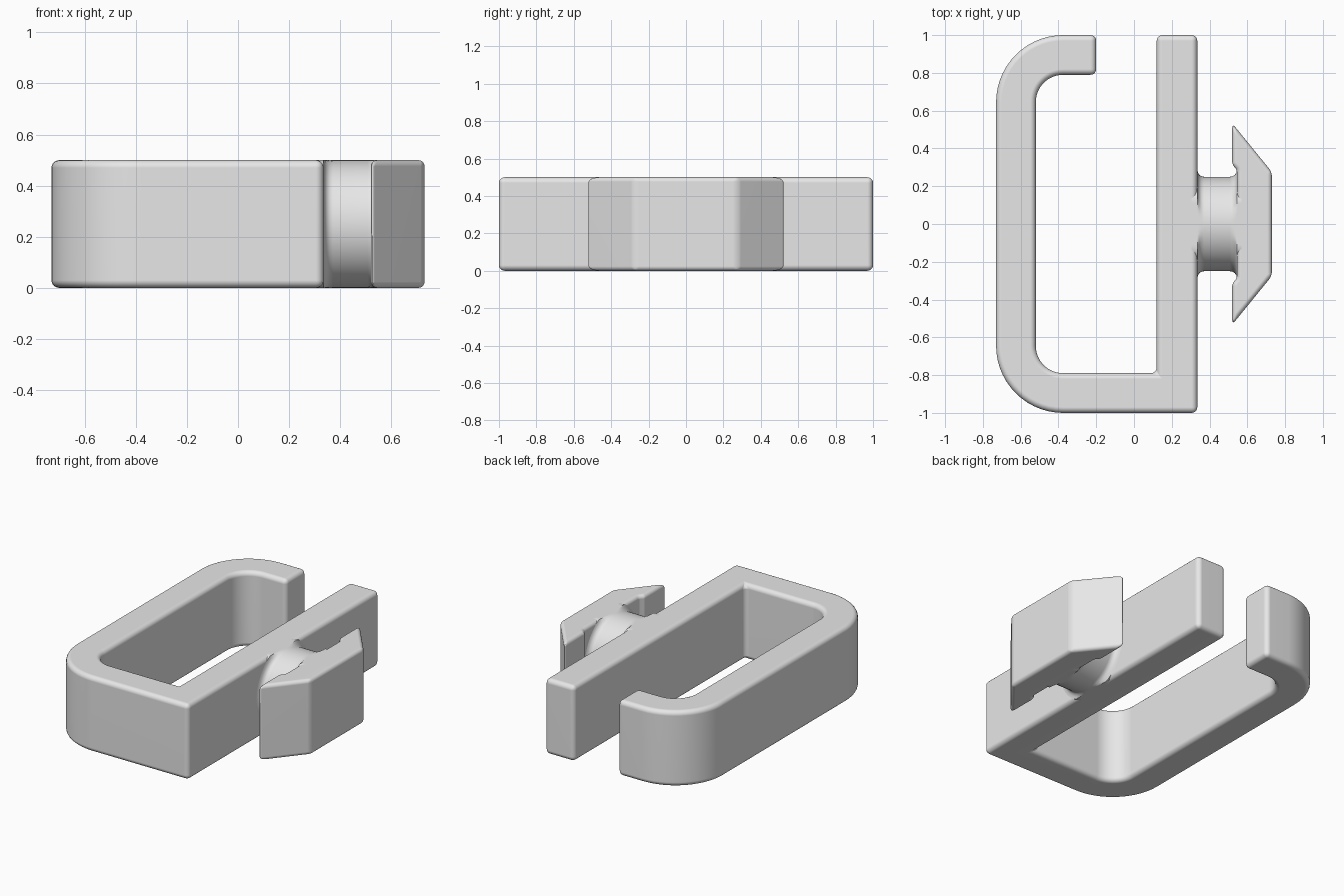
import bpy
import bmesh
from math import sin, cos, pi, radians

cube = bpy.data.objects.get("Cube")
if cube:
    bpy.data.objects.remove(cube, do_unlink=True)

HEIGHT = 0.5
grey = bpy.data.materials.new("light_grey")
grey.use_nodes = True
grey.diffuse_color = (0.8, 0.8, 0.8, 1)
grey.node_tree.nodes["Principled BSDF"].inputs["Base Color"].default_value = (0.8, 0.8, 0.8, 1)


def finish(name, bm):
    """Turn a bmesh into a smooth-shaded grey object."""
    bmesh.ops.recalc_face_normals(bm, faces=bm.faces)
    mesh = bpy.data.meshes.new(name)
    bm.to_mesh(mesh)
    bm.free()
    mesh.materials.append(grey)
    obj = bpy.data.objects.new(name, mesh)
    bpy.context.collection.objects.link(obj)
    bpy.ops.object.select_all(action='DESELECT')
    obj.select_set(True)
    bpy.context.view_layer.objects.active = obj
    bpy.ops.object.shade_smooth_by_angle(angle=radians(40))
    weighted = obj.modifiers.new("flat_face_normals", 'WEIGHTED_NORMAL')
    weighted.keep_sharp = True


def rounded_plate(name, outline, width):
    """Extrude an outline to full height and round its sharp edges."""
    bm = bmesh.new()
    face = bm.faces.new([bm.verts.new((x, y, 0)) for x, y in outline])
    grown = bmesh.ops.extrude_face_region(bm, geom=[face])["geom"]
    top = [v for v in grown if isinstance(v, bmesh.types.BMVert)]
    bmesh.ops.translate(bm, vec=(0, 0, HEIGHT), verts=top)
    bmesh.ops.recalc_face_normals(bm, faces=bm.faces)
    sharp = [e for e in bm.edges if e.calc_face_angle(0) > radians(30)]
    bmesh.ops.bevel(bm, geom=sharp, offset=width, offset_type='OFFSET', segments=5,
                    profile=0.5, affect='EDGES', clamp_overlap=False)
    finish(name, bm)


def arc(cx, cy, r, start, end, steps=14):
    angles = [radians(start + (end - start) * i / steps) for i in range(steps + 1)]
    return [(cx + r * cos(a), cy + r * sin(a)) for a in angles]


# Open loop with one straight bar and two large rounded corners
CX, CY, OUTER, INNER = -0.375, 0.645, 0.355, 0.145
loop = [(0.335, 1), (0.12, 1), (0.12, -CY - INNER)]
loop += arc(CX, -CY, INNER, 270, 180)
loop += arc(CX, CY, INNER, 180, 90)
loop += [(-0.2, CY + INNER), (-0.2, 1)]
loop += arc(CX, CY, OUTER, 90, 180)
loop += arc(CX, -CY, OUTER, 180, 270)
loop += [(0.335, -1)]
rounded_plate("open_loop", loop, 0.03)

# Arrow-shaped head with a shallow recess around the neck
half = [(0.73, 0.275), (0.52, 0.533), (0.52, 0.325), (0.527, 0.307),
        (0.54, 0.293), (0.545, 0.275)]
head = half + [(x, -y) for x, y in reversed(half)]
rounded_plate("arrow_head", head, 0.024)

# Round neck with flared ends, trimmed flush with the flat sides
profile = [(0.29, 0.29), (0.335, 0.29), (0.338, 0.274), (0.346, 0.26), (0.358, 0.252),
           (0.372, 0.25), (0.508, 0.25), (0.522, 0.253), (0.534, 0.261),
           (0.542, 0.272), (0.546, 0.285), (0.58, 0.285)]
SIDES = 64
bm = bmesh.new()
rings = []
for x, r in profile:
    ring = []
    for i in range(SIDES):
        a = 2 * pi * i / SIDES
        z = min(max(HEIGHT / 2 + r * sin(a), 0), HEIGHT)
        ring.append(bm.verts.new((x, r * cos(a), z)))
    rings.append(ring)
for low, high in zip(rings, rings[1:]):
    for i in range(SIDES):
        j = (i + 1) % SIDES
        bm.faces.new((low[i], low[j], high[j], high[i]))
bm.faces.new(rings[0])
bm.faces.new(rings[-1])
finish("neck", bm)
